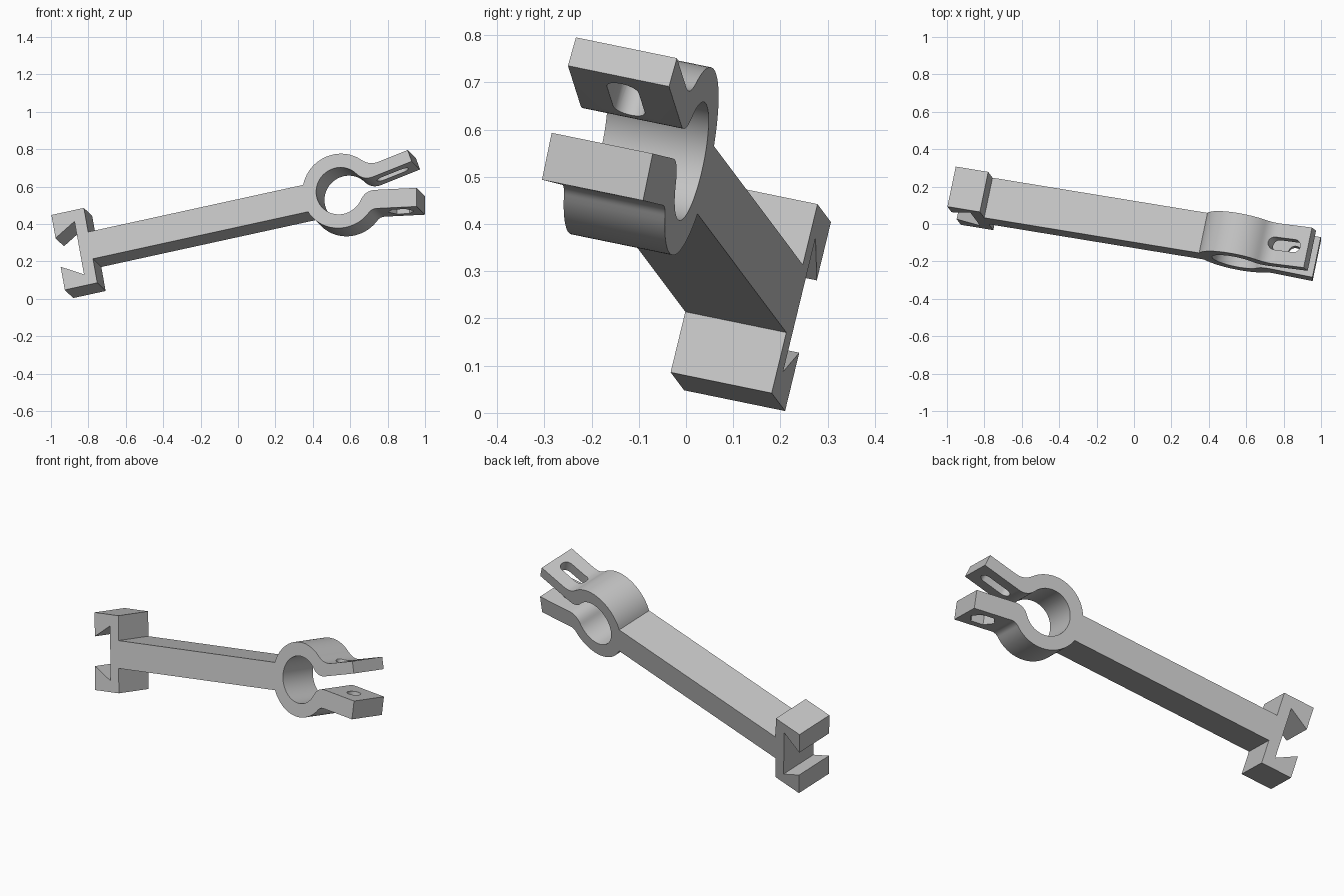
import bpy, bmesh
from math import sin, cos, pi, radians, atan, sqrt, asin
from mathutils import Vector, Matrix

if "Cube" in bpy.data.objects:
    bpy.data.objects.remove(bpy.data.objects["Cube"])

WIDTH = 0.223            # thickness of the whole part
RING, BORE = 0.203, 0.128
ARM = 0.075              # half height of the arm
SLOPE, SLIT = 0.17, 0.004  # inner line of each clamp tab
TAB_END = 0.413

grey = bpy.data.materials.new("light grey")
grey.use_nodes = True
grey.diffuse_color = (0.55, 0.55, 0.55, 1)
grey.node_tree.nodes["Principled BSDF"].inputs["Base Color"].default_value = (0.55, 0.55, 0.55, 1)

# Tilted frame: along the arm, up the profile, through the thickness
along = Vector((0.965, -0.158, 0.211)).normalized()
up = along.cross(Vector((0.205, 0.959, -0.196))).normalized()
frame = Matrix((along, up, along.cross(up))).transposed().to_4x4()
frame.translation = (0.543, -0.202, 0.577)


def arc(radius, start, end, steps, cx=0.0):
    return [Vector((cx + radius * cos(start + (end - start) * i / steps),
                    radius * sin(start + (end - start) * i / steps)))
            for i in range(steps + 1)]


def fillet(radius, angle, offset, steps=10):
    """Blend from a circle, along its tangent, into the tab line."""
    p = Vector((radius * cos(angle), radius * sin(angle)))
    d = Vector((sin(angle), -cos(angle)))
    t = (p.y - offset - SLOPE * p.x) / (SLOPE * d.x - d.y)
    c = p + d * t
    q = c + Vector((1, SLOPE)).normalized() * t
    return [p * (1 - s) ** 2 + c * 2 * s * (1 - s) + q * s * s
            for s in (i / steps for i in range(1, steps + 1))]


def half_profile(outer_offset, outer_angle):
    """Upper half outline, from the jaw spine round to the back of the bore."""
    pts = [Vector(p) for p in ((-1.443, 0.148), (-1.56, 0.08), (-1.56, 0.209),
                               (-1.38, 0.209), (-1.38, ARM))]
    pts += arc(RING, pi - asin(ARM / RING), outer_angle, 28)
    pts += fillet(RING, outer_angle, outer_offset)
    inner_end = Vector((TAB_END, SLIT + SLOPE * TAB_END))
    thick = (outer_offset - SLIT) / sqrt(1 + SLOPE ** 2)
    pts += [inner_end + Vector((-SLOPE, 1)).normalized() * thick, inner_end]
    bore_angle = radians(35)
    pts += reversed(fillet(BORE, bore_angle, SLIT))
    pts += arc(BORE, bore_angle, pi, 32)
    return pts


def prism(name, outline, z0, z1, matrix):
    bm = bmesh.new()
    face = bm.faces.new([bm.verts.new((p.x, p.y, z0)) for p in outline])
    top = bmesh.ops.extrude_face_region(bm, geom=[face])["geom"]
    bmesh.ops.translate(bm, vec=(0, 0, z1 - z0),
                        verts=[v for v in top if isinstance(v, bmesh.types.BMVert)])
    bmesh.ops.recalc_face_normals(bm, faces=bm.faces)
    mesh = bpy.data.meshes.new(name)
    bm.to_mesh(mesh)
    bm.free()
    mesh.materials.append(grey)
    obj = bpy.data.objects.new(name, mesh)
    bpy.context.collection.objects.link(obj)
    obj.matrix_world = matrix
    return obj


# Jaw, arm and split clamp ring in one profile
upper = half_profile(0.071, radians(44))
lower = [Vector((p.x, -p.y)) for p in half_profile(0.107, radians(48))]
body = prism("clamp_arm", upper + lower[-2::-1], 0, -WIDTH, frame)


def tab_frame(x, y, side):
    return (frame @ Matrix.Translation((x, y, -WIDTH / 2))
            @ Matrix.Rotation(side * atan(SLOPE), 4, 'Z')
            @ Matrix.Rotation(pi / 2, 4, 'X'))


# Slot in the upper tab, bolt hole and nut pocket in the lower tab
slot = arc(0.035, -pi / 2, pi / 2, 14, 0.055) + arc(0.035, pi / 2, 3 * pi / 2, 14, -0.055)
cutters = [
    prism("slot_cutter", slot, -0.06, 0.06, tab_frame(0.275, 0.085, 1)),
    prism("bolt_hole_cutter", arc(0.037, 0, 2 * pi, 32)[:-1], -0.08, 0.08,
          tab_frame(0.29, -0.105, -1)),
    prism("nut_pocket_cutter", arc(0.07, 0, 2 * pi, 6)[:-1], -0.05, 0.05,
          tab_frame(0.29, -0.156, -1)),
]
bpy.context.view_layer.objects.active = body
for cutter in cutters:
    cutter.hide_render = True
    mod = body.modifiers.new(cutter.name, 'BOOLEAN')
    mod.operation = 'DIFFERENCE'
    mod.solver = 'EXACT'
    mod.object = cutter
    bpy.ops.object.modifier_apply(modifier=mod.name)
    bpy.data.objects.remove(cutter)

bpy.ops.object.select_all(action='DESELECT')
body.select_set(True)
bpy.ops.object.shade_smooth_by_angle(angle=radians(30))
